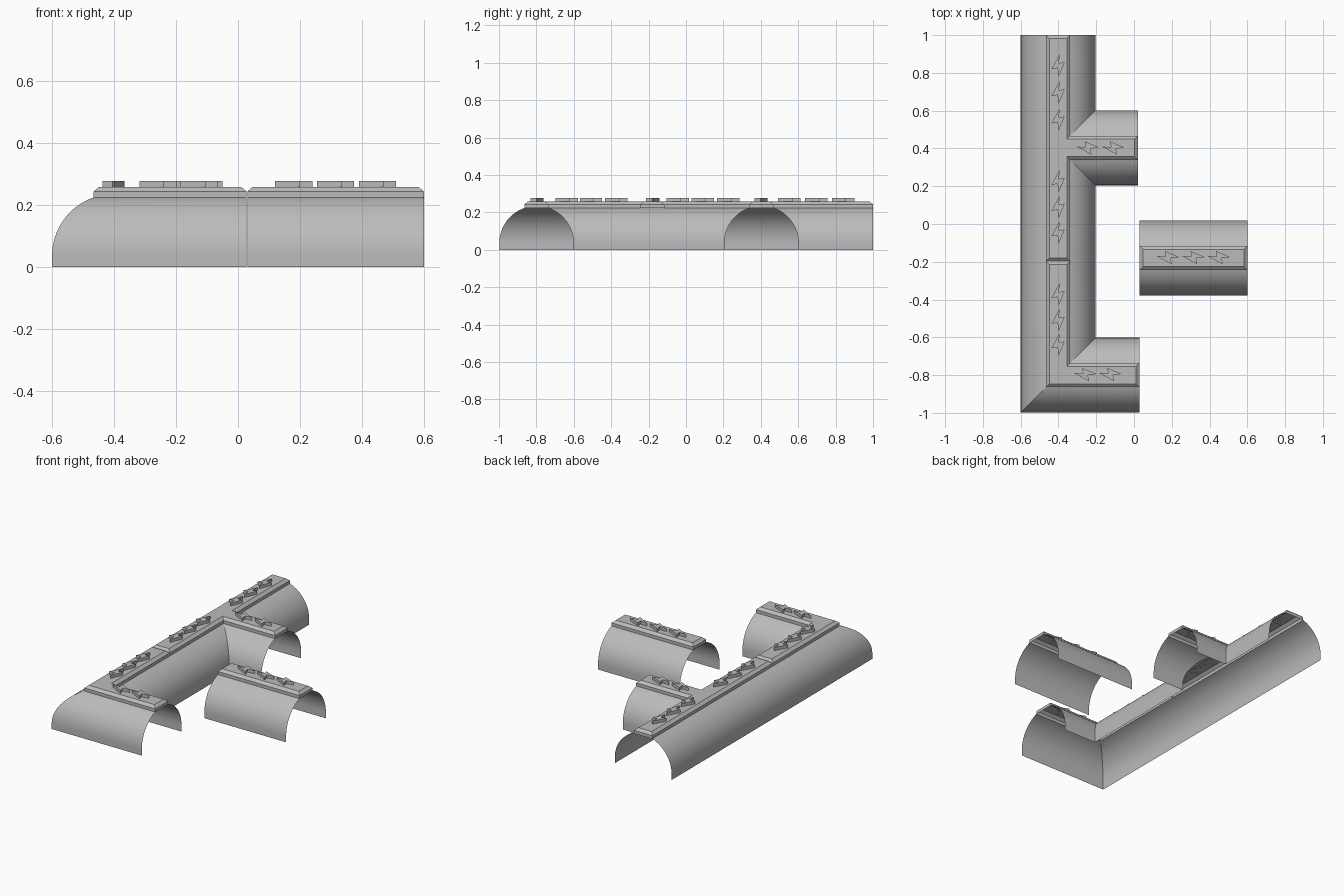
import bpy, bmesh, math
from mathutils import Vector

if "Cube" in bpy.data.objects:
    bpy.data.objects.remove(bpy.data.objects["Cube"])

grey = bpy.data.materials.new("plain grey")
grey.diffuse_color = (0.5, 0.5, 0.5, 1)
grey.use_nodes = True
grey.node_tree.nodes["Principled BSDF"].inputs["Base Color"].default_value = grey.diffuse_color

CAP_HALF, CAP_LOW, CAP_MID, CAP_TOP = 0.064, 0.223, 0.243, 0.258
RADIUS, CENTRE_Z, INSET = 0.198, 0.036, 0.018


def finish(name, bm, angle=None):
    me = bpy.data.meshes.new(name)
    bm.to_mesh(me)
    bm.free()
    me.materials.append(grey)
    ob = bpy.data.objects.new(name, me)
    bpy.context.collection.objects.link(ob)
    if angle:
        bpy.ops.object.select_all(action='DESELECT')
        ob.select_set(True)
        bpy.context.view_layer.objects.active = ob
        bpy.ops.object.shade_smooth_by_angle(angle=math.radians(angle))


def offset(path, d, closed=False):
    """Shift a polyline to its left by d with mitred corners."""
    pts = [Vector(p) for p in path]
    n, out = len(pts), []
    for i, p in enumerate(pts):
        dirs = []
        if closed or i > 0:
            dirs.append((p - pts[i - 1]).normalized())
        if closed or i < n - 1:
            dirs.append((pts[(i + 1) % n] - p).normalized())
        norms = [Vector((-t.y, t.x)) for t in dirs]
        m = (norms[0] + norms[-1]).normalized()
        out.append(p + m * (d / m.dot(norms[0])))
    return out


# Vault section: short straight foot, then an arc up to the cap
end = math.acos(CAP_HALF / RADIUS)
profile = [(RADIUS, 0)] + [(RADIUS * math.cos(end * k / 16),
                            CENTRE_Z + RADIUS * math.sin(end * k / 16)) for k in range(17)]


def build(name, sides):
    # open curved shell, swept along each side of the tunnel
    bm = bmesh.new()
    for path in sides:
        rows = [[bm.verts.new((*p, z)) for p in offset(path, d)] for d, z in profile]
        for a, b in zip(rows, rows[1:]):
            for i in range(len(path) - 1):
                bm.faces.new((a[i], b[i], b[i + 1], a[i + 1]))
    finish(name + "_shell", bm, 12)
    # chamfered cap along the ridge
    outline = [p for path in sides for p in offset(path, CAP_HALF)]
    inner = offset(outline, -INSET, True)
    bm = bmesh.new()
    rings = [[bm.verts.new((*p, z)) for p in pts] for pts, z in
             ((outline, CAP_LOW), (outline, CAP_MID), (inner, CAP_TOP))]
    n = len(outline)
    for a, b in zip(rings, rings[1:]):
        for i in range(n):
            j = (i + 1) % n
            bm.faces.new((a[i], b[i], b[j], a[j]))
    bm.faces.new(rings[-1][::-1])
    finish(name + "_cap", bm)


X, S = -0.402, -0.197
# Straight tunnel
build("straight", [[(0.03, -0.18), (0.6, -0.18)], [(0.6, -0.18), (0.03, -0.18)]])
# Corner tunnel
corner = [(0.028, -0.8), (X, -0.8), (X, S)]
build("corner", [corner, corner[::-1]])
# Three-way tunnel
build("junction", [[(X, S), (X, 1)], [(X, 1), (X, 0.403), (0.02, 0.403)],
                   [(0.02, 0.403), (X, 0.403), (X, S)]])

# Raised zigzag markers on the caps
zigzag = [(0.008, 0.06), (-0.035, -0.02), (-0.003, -0.014),
          (0.003, -0.06), (0.035, 0.016), (0.005, 0.012)]


def markers(name, places, turned):
    bm = bmesh.new()
    for cx, cy in places:
        pts = [(-y, x) if turned else (x, y) for x, y in zigzag]
        low, top = [[bm.verts.new((cx + x, cy + y, z)) for x, y in pts] for z in (CAP_TOP - 0.001, 0.277)]
        for i in range(6):
            j = (i + 1) % 6
            bm.faces.new((low[i], low[j], top[j], top[i]))
        bm.faces.new(top)
    finish(name, bm)


markers("long_run_markers", [(X, y) for y in
        (0.84, 0.697, 0.553, 0.227, 0.09, -0.045, -0.372, -0.508, -0.638)], False)
markers("branch_markers", [(-0.245, 0.402), (-0.11, 0.402), (-0.258, -0.797), (-0.125, -0.797),
        (0.18, -0.178), (0.315, -0.178), (0.45, -0.178)], True)
